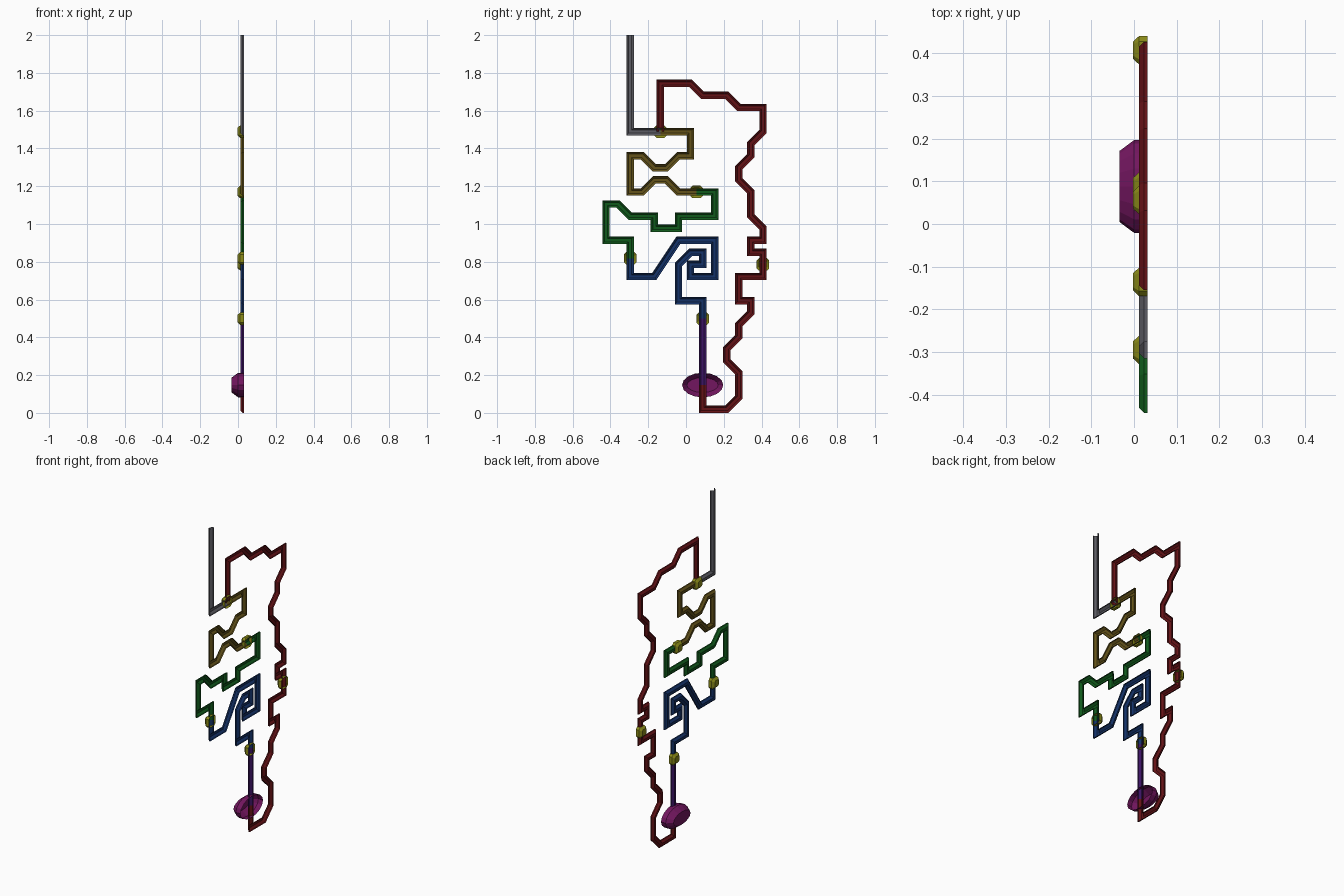
import bpy, bmesh
from math import cos, sin, pi
from mathutils import Vector

UNIT = 0.0639          # routing grid step
HALF = 0.0195          # half width of a channel
BACK = 0.0315          # plane of the open side
ORIGIN = Vector((0.088, HALF))
STEP = {"n": Vector((0, 1)), "s": Vector((0, -1)),
        "e": Vector((1, 0)), "w": Vector((-1, 0))}

if "Cube" in bpy.data.objects:
    bpy.data.objects.remove(bpy.data.objects["Cube"])


def material(name, colour):
    mat = bpy.data.materials.new(name)
    mat.use_nodes = True
    rgba = (*colour, 1)
    mat.diffuse_color = rgba
    mat.node_tree.nodes["Principled BSDF"].inputs["Base Color"].default_value = rgba
    return mat


grey = material("grey", (.107, .107, .125))
red = material("dark red", (.125, .006, .008))
gold = material("dark gold", (.125, .085, .01))
green = material("green", (.005, .1, .011))
blue = material("navy blue", (.007, .032, .14))
violet = material("violet", (.045, .007, .125))
magenta = material("magenta", (.17, .008, .115))
yellow = material("yellow", (.26, .26, .01))


def grid(k, n):
    return ORIGIN + Vector((k, n)) * UNIT


def loft(name, rings, mat, closed, cap=False):
    """Skin a row of rings into an open shell that bulges toward -x."""
    bm = bmesh.new()
    rows = [[bm.verts.new(p) for p in ring] for ring in rings]
    count = len(rows[0])
    for a, b in zip(rows, rows[1:]):
        for i in range(count if closed else count - 1):
            j = (i + 1) % count
            bm.faces.new((a[i], a[j], b[j], b[i]))
    if cap:
        bm.faces.new(rows[-1])
    bmesh.ops.recalc_face_normals(bm, faces=bm.faces)
    if sum(f.normal.x * f.calc_area() for f in bm.faces) > 0:
        bmesh.ops.reverse_faces(bm, faces=bm.faces)
    mesh = bpy.data.meshes.new(name)
    bm.to_mesh(mesh)
    bm.free()
    mesh.materials.append(mat)
    obj = bpy.data.objects.new(name, mesh)
    bpy.context.collection.objects.link(obj)


def route(start, moves):
    """Turn compass moves such as 'n4 se e2' into points."""
    points = [grid(*start)]
    for move in moves.split():
        letters = move.rstrip("0123456789.")
        length = float(move[len(letters):] or 1)
        delta = sum((STEP[c] for c in letters), Vector((0, 0)))
        points.append(points[-1] + delta * length * UNIT)
    return points


def channel(name, start, moves, mat):
    """Mitred half-octagon channel along a route."""
    pts = route(start, moves)
    dirs = [(b - a).normalized() for a, b in zip(pts, pts[1:])]
    flat = 0.414
    profile = [(-1, 0), (-1, flat), (-flat, 1), (flat, 1), (1, flat), (1, 0)]
    rings = []
    for i, p in enumerate(pts):
        before, after = dirs[max(i - 1, 0)], dirs[min(i, len(dirs) - 1)]
        tangent = (before + after).normalized()
        side = Vector((-tangent.y, tangent.x)) / tangent.dot(after)
        rings.append([(BACK - d * HALF, *(p + side * a * HALF)) for a, d in profile])
    loft(name, rings, mat, closed=False)


def pod(name, centre, outline, depth, straight, inset, mat):
    """Hollow cap with upright walls, a chamfer and a flat top."""
    c = grid(*centre)
    ry = max(p[0] for p in outline)
    rz = max(p[1] for p in outline)
    rings = []
    for d, cut in ((0, 0), (straight, 0), (depth, inset)):
        rings.append([(BACK - d, c.x + y * (1 - cut / ry), c.y + z * (1 - cut / rz))
                      for y, z in outline])
    loft(name, rings, mat, closed=True, cap=True)


# Channels
channel("inlet_channel", (-6, 31), "s8 e2.5", grey)
channel("upper_channel", (-3.5, 23),
        "e2.5 s2 w sw w nw w s3 e ne e se e1.5", gold)
channel("middle_channel", (-.5, 18),
        "e1.5 s2 w3 s w2 n w2 nw w s3 e2 s1.5", green)
channel("lower_channel", (-6, 12.5),
        "s1.5 e2 nnnee e3 s3 w2 n e n w sw s3 e2 s1.5", blue)
channel("outlet_channel", (0, 7.5), "s5.5", violet)
channel("bypass_channel", (-3.5, 23),
        "n4 e2.5 se e2 se e2 s2 sw s sw s se s2 se s w s e s2 w2 s2 e s "
        "sw s sw s se s2 sw w2 n2", red)

# Junction blocks
R, C = 0.033, 0.021
block = [(R, C), (C, R), (-C, R), (-R, C), (-R, -C), (-C, -R), (C, -R), (R, -C)]
for name, spot in (("inlet_junction", (-3.5, 23)), ("upper_junction", (-.5, 18)),
                   ("middle_junction", (-6, 12.5)), ("lower_junction", (0, 7.5)),
                   ("bypass_junction", (5, 12))):
    pod(name, spot, block, 0.034, 0.02, 0.013, yellow)

# Collecting chamber
oval = [(0.109 * cos(2 * pi * i / 16), 0.065 * sin(2 * pi * i / 16)) for i in range(16)]
pod("collecting_chamber", (0, 2), oval, 0.066, 0.031, 0.026, magenta)
